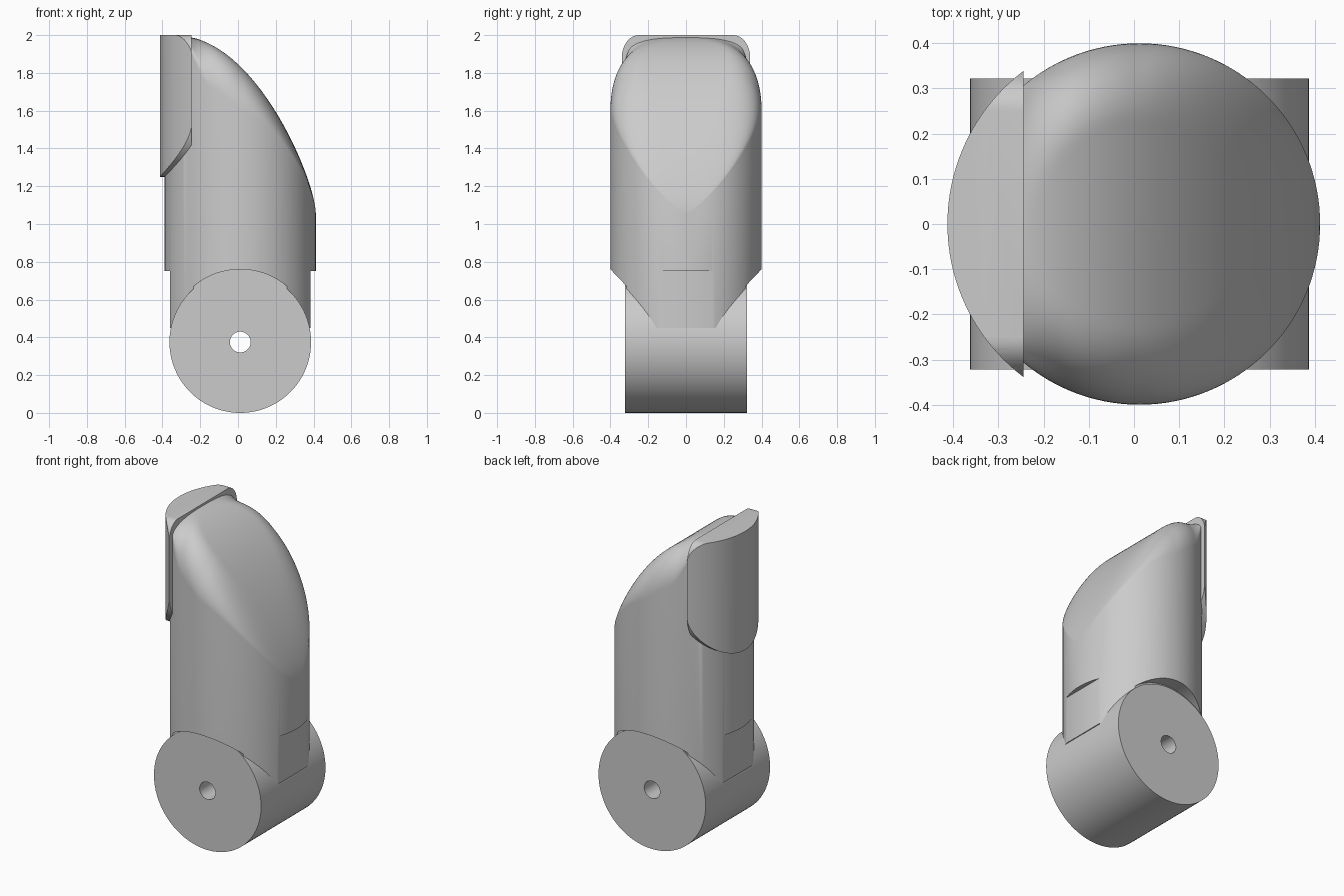
import bpy, bmesh
from math import sin, cos, pi, sqrt, radians

default = bpy.data.objects.get("Cube")
if default:
    bpy.data.objects.remove(default, do_unlink=True)

CX = 0.012          # shared axis of the body and the knuckle
BODY_R = 0.4
NAIL_R = 0.425

grey = bpy.data.materials.new("plain_grey")
grey.use_nodes = True
grey.diffuse_color = (0.6, 0.6, 0.6, 1)
grey.node_tree.nodes["Principled BSDF"].inputs["Base Color"].default_value = (0.6, 0.6, 0.6, 1)


def finish_mesh(name, bm):
    bmesh.ops.recalc_face_normals(bm, faces=bm.faces)
    mesh = bpy.data.meshes.new(name)
    bm.to_mesh(mesh)
    bm.free()
    mesh.materials.append(grey)
    obj = bpy.data.objects.new(name, mesh)
    bpy.context.collection.objects.link(obj)
    return obj


def prism(name, outline, direction):
    """Solid made by pushing a flat outline along a direction."""
    bm = bmesh.new()
    face = bm.faces.new([bm.verts.new(p) for p in outline])
    result = bmesh.ops.extrude_face_region(bm, geom=[face], use_keep_orig=True)
    moved = [v for v in result["geom"] if isinstance(v, bmesh.types.BMVert)]
    bmesh.ops.translate(bm, verts=moved, vec=direction)
    return finish_mesh(name, bm)


def cylinder_y(name, radius, y0, y1, z, segments=96):
    ring = [2 * pi * i / segments for i in range(segments)]
    points = [(CX + radius * cos(a), y0, z + radius * sin(a)) for a in ring]
    return prism(name, points, (0, y1 - y0, 0))


def box(name, x0, x1, z0, z1):
    points = [(x0, -1, z0), (x1, -1, z0), (x1, -1, z1), (x0, -1, z1)]
    return prism(name, points, (0, 2, 0))


def combine(obj, other, operation):
    """Apply a boolean and discard the helper."""
    mod = obj.modifiers.new("cut", "BOOLEAN")
    mod.operation, mod.solver, mod.object = operation, "EXACT", other
    bpy.context.view_layer.objects.active = obj
    bpy.ops.object.modifier_apply(modifier=mod.name)
    bpy.data.objects.remove(other, do_unlink=True)


def smooth(obj):
    bpy.ops.object.select_all(action="DESELECT")
    obj.select_set(True)
    bpy.context.view_layer.objects.active = obj
    bpy.ops.object.shade_smooth_by_angle(angle=radians(35))


def top_height(x, rho, angle):
    """Sloping fingertip surface with a rounded rim that fades at the nail."""
    u = min(1, max(0, (x + 0.33) / 0.742))
    z = 1.998 - 0.95 * (0.6 * u * u + 0.4 * (1 - sqrt(1 - u * u)))
    t = min(1, max(0, (rho - BODY_R + 0.17) / 0.17))
    fade = min(1, max(0, (x + 0.31) / 0.16))
    fade = fade * fade * (3 - 2 * fade)
    return z - 0.23 * (1 - sqrt(1 - t * t)) * min(1, 1 - cos(angle)) * fade


# Finger body: rings form the rounded top, then the wall drops to the base
bm = bmesh.new()
SEG, RINGS = 128, 36
centre = bm.verts.new((CX, 0, top_height(CX, 0, 0)))
loops = []
for i in range(1, RINGS + 1):
    rho = BODY_R * sin(pi / 2 * i / RINGS)
    loop = []
    for j in range(SEG):
        a = 2 * pi * j / SEG
        x = CX + rho * cos(a)
        loop.append(bm.verts.new((x, rho * sin(a), top_height(x, rho, a))))
    loops.append(loop)
loops.append([bm.verts.new((v.co.x, v.co.y, 0.45)) for v in loops[-1]])
for j in range(SEG):
    k = (j + 1) % SEG
    bm.faces.new((centre, loops[0][j], loops[0][k]))
    for inner, outer in zip(loops, loops[1:]):
        bm.faces.new((inner[j], outer[j], outer[k], inner[k]))
bm.faces.new(loops[-1])
body = finish_mesh("finger_body", bm)

# Clearance around the knuckle ends and flats on both sides of the base
for side in (-1, 1):
    combine(body, cylinder_y("end_cutter", 0.385, side * 0.315, side * 0.7, 0.375), "DIFFERENCE")
combine(body, box("flat_cutter", CX + 0.373, 0.7, 0.3, 0.75), "DIFFERENCE")
combine(body, box("flat_cutter", -0.7, CX - 0.373, 0.3, 0.75), "DIFFERENCE")
smooth(body)

# Knuckle barrel with its pin hole
knuckle = cylinder_y("knuckle_barrel", 0.375, -0.322, 0.322, 0.375)
combine(knuckle, cylinder_y("pin_cutter", 0.055, -0.6, 0.6, 0.375, 48), "DIFFERENCE")
smooth(knuckle)

# Fingernail: rounded outline trimmed to a slightly larger cylinder
half = [(0.25 + 0.09 * sin(a), 1.88 + 0.12 * cos(a))
        for a in (pi / 2 * i / 12 for i in range(13))]
half += [(0.34 * cos(a), 1.55 - 0.3 * sin(a))
         for a in (pi / 2 * i / 24 for i in range(25))]
outline = half + [(-y, z) for y, z in reversed(half[:-1])]
nail = prism("fingernail", [(-0.6, y, z) for y, z in outline], (0.355, 0, 0))
ring = [2 * pi * i / 160 for i in range(160)]
trim = prism("nail_trim", [(CX + NAIL_R * cos(a), NAIL_R * sin(a), 1) for a in ring], (0, 0, 1.5))
combine(nail, trim, "INTERSECT")
smooth(nail)
